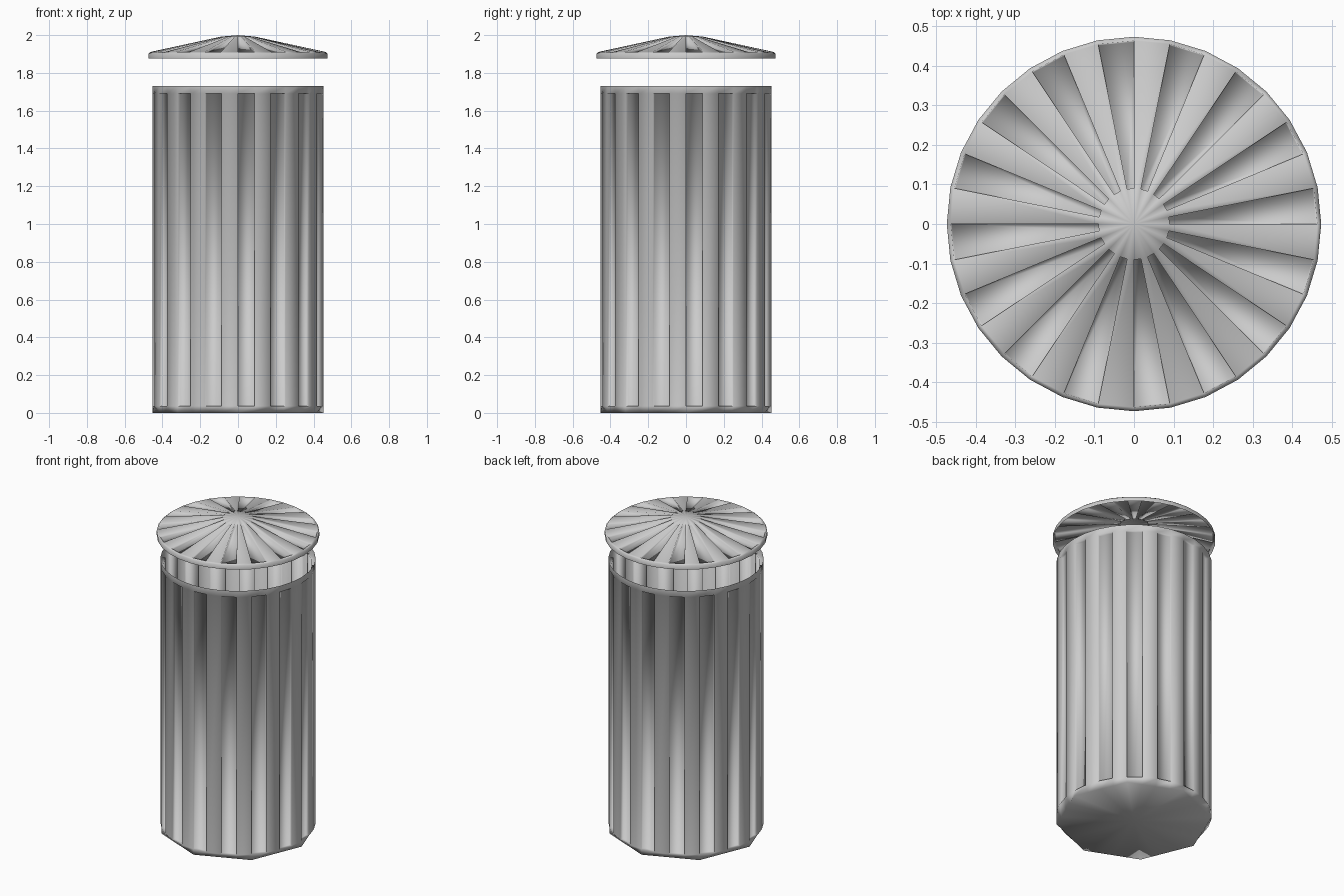
import bpy, bmesh, math
from mathutils import Vector

SIDES = 32

old = bpy.data.objects.get("Cube")
if old:
    bpy.data.objects.remove(old, do_unlink=True)

metal = bpy.data.materials.new("grey_metal")
grey = (0.6, 0.6, 0.6, 1)
metal.use_nodes = True
metal.diffuse_color = grey
metal.node_tree.nodes["Principled BSDF"].inputs["Base Color"].default_value = grey


def circle(angle):
    return 1.0


def octagon(angle):
    # radius factor of an eight-sided outline with corners on the axes
    half = math.pi / 8
    return math.cos(half) / math.cos(angle % (2 * half) - half)


def fluted_shell(name, rings, flute_span, depth, cap_z, cap_at_start):
    """Lathe rings of (radius, z, outline) and press in every second panel of one span."""
    bm = bmesh.new()
    loops = []
    for radius, z, outline in rings:
        loop = []
        for i in range(SIDES):
            a = 2 * math.pi * i / SIDES
            r = radius * outline(a)
            loop.append(bm.verts.new((r * math.cos(a), r * math.sin(a), z)))
        loops.append(loop)

    panels = []
    for s in range(len(loops) - 1):
        low, high = loops[s], loops[s + 1]
        for i in range(SIDES):
            j = (i + 1) % SIDES
            face = bm.faces.new((low[i], low[j], high[j], high[i]))
            if s == flute_span and i % 2 == 0:
                panels.append(face)

    # closed end
    tip = bm.verts.new((0, 0, cap_z))
    end = loops[0] if cap_at_start else loops[-1]
    for i in range(SIDES):
        j = (i + 1) % SIDES
        pair = (end[j], end[i]) if cap_at_start else (end[i], end[j])
        bm.faces.new((*pair, tip))
    bm.normal_update()

    # pressed-in flutes
    pressed = bmesh.ops.extrude_discrete_faces(bm, faces=panels)["faces"]
    bm.normal_update()
    for face in pressed:
        push = Vector(face.normal) * -depth
        for v in face.verts:
            v.co += push

    for face in bm.faces:
        face.smooth = True
    mesh = bpy.data.meshes.new(name)
    bm.to_mesh(mesh)
    bm.free()
    mesh.materials.append(metal)
    obj = bpy.data.objects.new(name, mesh)
    bpy.context.collection.objects.link(obj)
    return obj


# open can with a faceted foot
fluted_shell("can_body",
             [(0.452, 0, octagon), (0.452, 0.036, circle),
              (0.452, 1.69, circle), (0.452, 1.73, circle)],
             flute_span=1, depth=0.02, cap_z=0, cap_at_start=True)

# shallow conical lid, open underneath
fluted_shell("lid",
             [(0.473, 1.877, circle), (0.473, 1.903, circle), (0.463, 1.911, circle),
              (0.09, 1.992, circle)],
             flute_span=2, depth=0.014, cap_z=2.0, cap_at_start=False)
